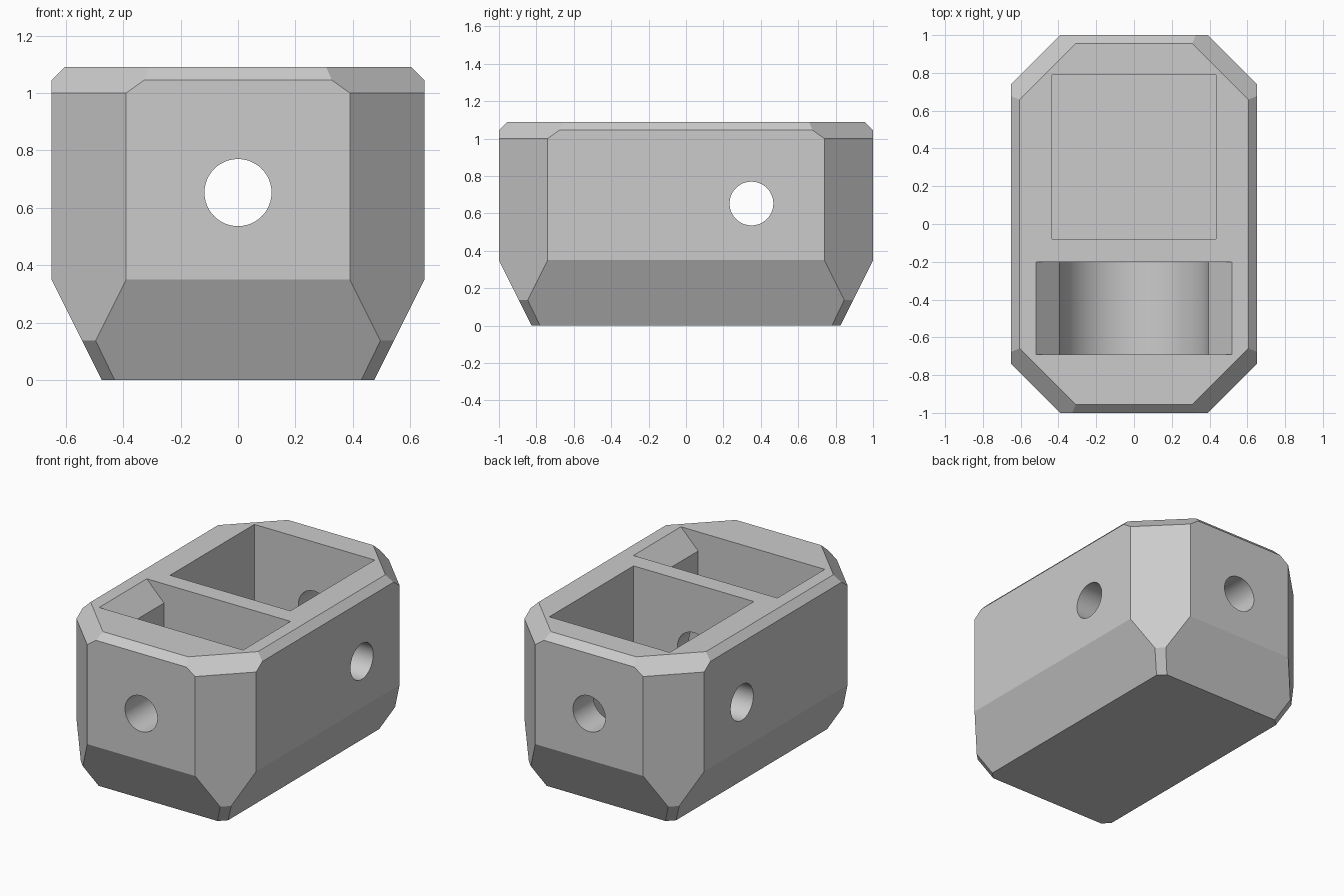
import bpy
import bmesh
import math

cube = bpy.data.objects.get("Cube")
if cube:
    bpy.data.objects.remove(cube, do_unlink=True)

grey = bpy.data.materials.new("light_grey")
grey.use_nodes = True
colour = (0.6, 0.6, 0.6, 1)
grey.diffuse_color = colour
grey.node_tree.nodes["Principled BSDF"].inputs["Base Color"].default_value = colour


def add_object(name, bm):
    bmesh.ops.recalc_face_normals(bm, faces=bm.faces)
    mesh = bpy.data.meshes.new(name)
    bm.to_mesh(mesh)
    bm.free()
    mesh.materials.append(grey)
    obj = bpy.data.objects.new(name, mesh)
    bpy.context.collection.objects.link(obj)
    return obj


def prism(name, profile, start, end, place):
    """Extrude a 2D profile; place(u, v, w) gives the 3D point."""
    bm = bmesh.new()
    rings = [[bm.verts.new(place(u, v, w)) for u, v in profile] for w in (start, end)]
    bm.faces.new(rings[0])
    bm.faces.new(rings[1][::-1])
    n = len(profile)
    for i in range(n):
        j = (i + 1) % n
        bm.faces.new((rings[0][i], rings[0][j], rings[1][j], rings[1][i]))
    return add_object(name, bm)


def arc(cx, cz, radius, first, last, steps):
    angles = [first + (last - first) * i / steps for i in range(steps + 1)]
    return [(cx + radius * math.cos(a), cz + radius * math.sin(a)) for a in angles]


# Body: chamfered octagonal block; each ring is height, half width, half length, corner cut
rings = [
    (0, 0.475, 0.825, 0.045),
    (0.137, 0.5435, 0.8935, 0.047),
    (0.35, 0.65, 1.0, 0.26),
    (1.0, 0.65, 1.0, 0.26),
    (1.045, 0.65, 1.0, 0.323),
    (1.09, 0.605, 0.955, 0.297),
]
bm = bmesh.new()
for z, hx, hy, cut in rings:
    for sx in (-1, 1):
        for sy in (-1, 1):
            bm.verts.new((sx * hx, sy * (hy - cut), z))
            bm.verts.new((sx * (hx - cut), sy * hy, z))
bmesh.ops.convex_hull(bm, input=bm.verts)
bmesh.ops.dissolve_limit(bm, angle_limit=math.radians(2), verts=bm.verts, edges=bm.edges)
body = add_object("body", bm)

# Openings: rear pocket, round-bottomed front slot, two through holes
hole_z = 0.653
top = 1.2
pocket = prism("pocket_cutter",
               [(-0.435, -0.08), (0.435, -0.08), (0.435, 0.79), (-0.435, 0.79)],
               0.22, top, lambda u, v, w: (u, v, w))

slot_profile = [(0.52, top), (0.52, 1.09), (0.395, 0.965)]
slot_profile += arc(0, hole_z, 0.395, 0, -math.pi, 48)
slot_profile += [(-0.395, 0.965), (-0.52, 1.09), (-0.52, top)]
slot = prism("slot_cutter", slot_profile, -0.69, -0.20, lambda u, v, w: (u, w, v))

circle = arc(0, hole_z, 0.117, 0, 2 * math.pi, 48)[:-1]
long_hole = prism("long_hole_cutter", circle, -1.2, 1.2, lambda u, v, w: (u, w, v))
cross_hole = prism("cross_hole_cutter", circle, -1, 1, lambda u, v, w: (w, u + 0.35, v))

cutters = [pocket, slot, long_hole, cross_hole]
for cutter in cutters:
    cutter.hide_render = True
    mod = body.modifiers.new(cutter.name, "BOOLEAN")
    mod.operation = "DIFFERENCE"
    mod.solver = "EXACT"
    mod.object = cutter

# Bake the cuts and tidy up the cutters
bpy.context.view_layer.update()
graph = bpy.context.evaluated_depsgraph_get()
result = bpy.data.meshes.new_from_object(body.evaluated_get(graph))
body.modifiers.clear()
body.data = result
for cutter in cutters:
    bpy.data.objects.remove(cutter, do_unlink=True)

bpy.ops.object.select_all(action="DESELECT")
body.select_set(True)
bpy.context.view_layer.objects.active = body
bpy.ops.object.shade_smooth_by_angle(angle=math.radians(20))
